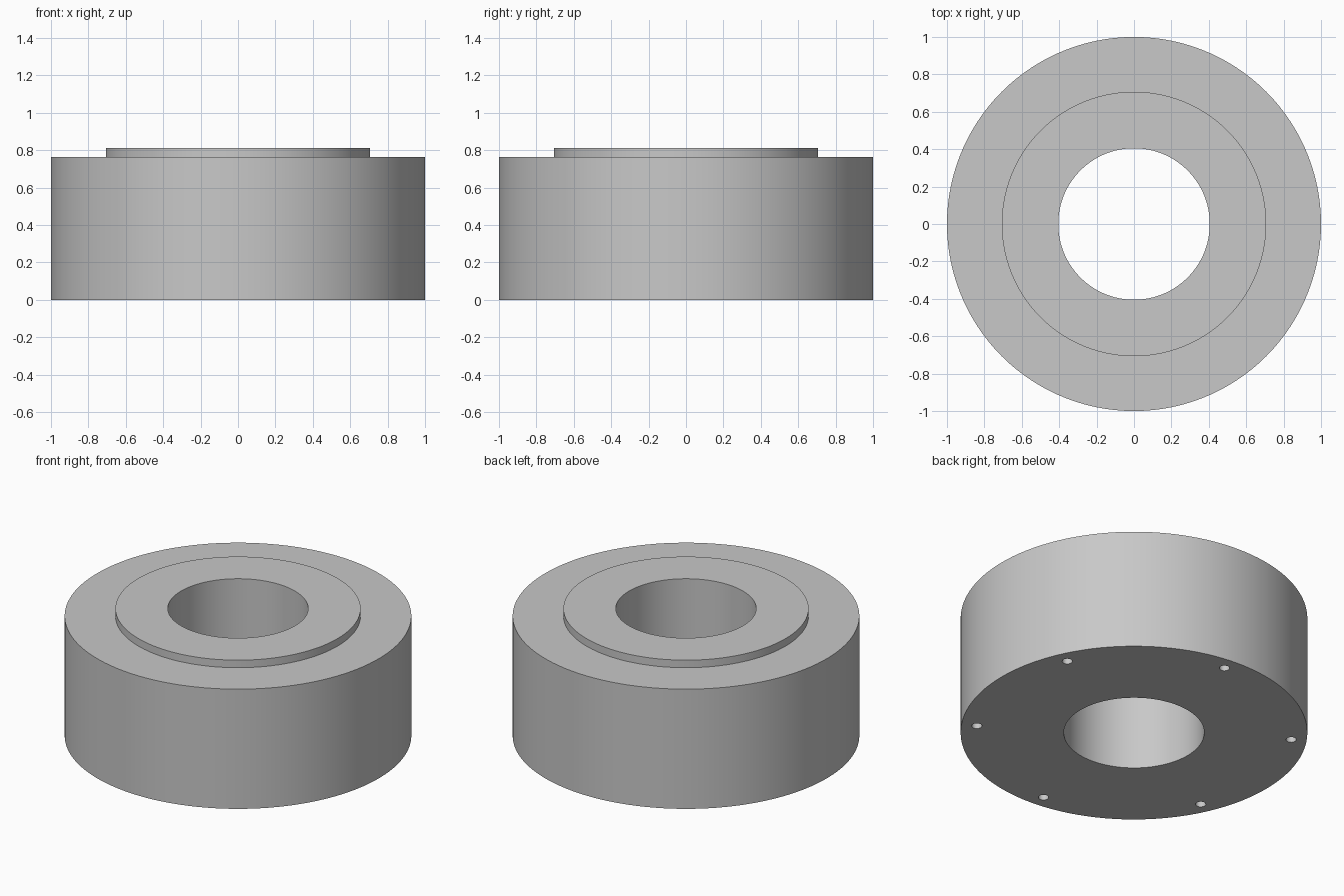
import bpy
import bmesh
from math import cos, sin, radians, tau

cube = bpy.data.objects.get("Cube")
if cube:
    bpy.data.objects.remove(cube, do_unlink=True)

SIDES = 120
OUTER, COLLAR, BORE = 1.0, 0.707, 0.405
BODY_TOP, COLLAR_TOP = 0.762, 0.81
HOLE_RADIUS, HOLE_CIRCLE, HOLE_DEPTH = 0.03, 0.91, 0.2

# One plain grey metal
grey = bpy.data.materials.new("grey metal")
grey.use_nodes = True
colour = (0.58, 0.58, 0.58, 1)
grey.diffuse_color = colour
grey.node_tree.nodes["Principled BSDF"].inputs["Base Color"].default_value = colour


def add_object(name, bm):
    bmesh.ops.recalc_face_normals(bm, faces=bm.faces)
    mesh = bpy.data.meshes.new(name)
    bm.to_mesh(mesh)
    bm.free()
    mesh.materials.append(grey)
    obj = bpy.data.objects.new(name, mesh)
    bpy.context.collection.objects.link(obj)
    return obj


def lathe(name, profile):
    """Turn a closed (radius, height) profile around the z axis."""
    bm = bmesh.new()
    rings = [[bm.verts.new((r * cos(tau * i / SIDES), r * sin(tau * i / SIDES), z))
              for i in range(SIDES)] for r, z in profile]
    for a, b in zip(rings, rings[1:] + rings[:1]):
        for i in range(SIDES):
            j = (i + 1) % SIDES
            bm.faces.new((a[i], a[j], b[j], b[i]))
    return add_object(name, bm)


# Thick ring with a raised collar and a straight through bore
ring = lathe("stepped_ring", [
    (BORE, 0), (OUTER, 0), (OUTER, BODY_TOP),
    (COLLAR, BODY_TOP), (COLLAR, COLLAR_TOP), (BORE, COLLAR_TOP)])

# Six blind bolt holes in the underside
bm = bmesh.new()
for k in range(6):
    angle = radians(25 + 60 * k)
    made = bmesh.ops.create_cone(bm, cap_ends=True, segments=24, radius1=HOLE_RADIUS,
                                 radius2=HOLE_RADIUS, depth=2 * HOLE_DEPTH)
    bmesh.ops.translate(bm, verts=made["verts"],
                        vec=(HOLE_CIRCLE * cos(angle), HOLE_CIRCLE * sin(angle), 0))
cutter = add_object("bolt_hole_cutter", bm)

cut = ring.modifiers.new("bolt holes", 'BOOLEAN')
cut.operation = 'DIFFERENCE'
cut.solver = 'EXACT'
cut.object = cutter

bpy.ops.object.select_all(action='DESELECT')
ring.select_set(True)
bpy.context.view_layer.objects.active = ring
bpy.ops.object.modifier_apply(modifier=cut.name)
bpy.data.objects.remove(cutter, do_unlink=True)
bpy.ops.object.shade_smooth_by_angle(angle=radians(30))
